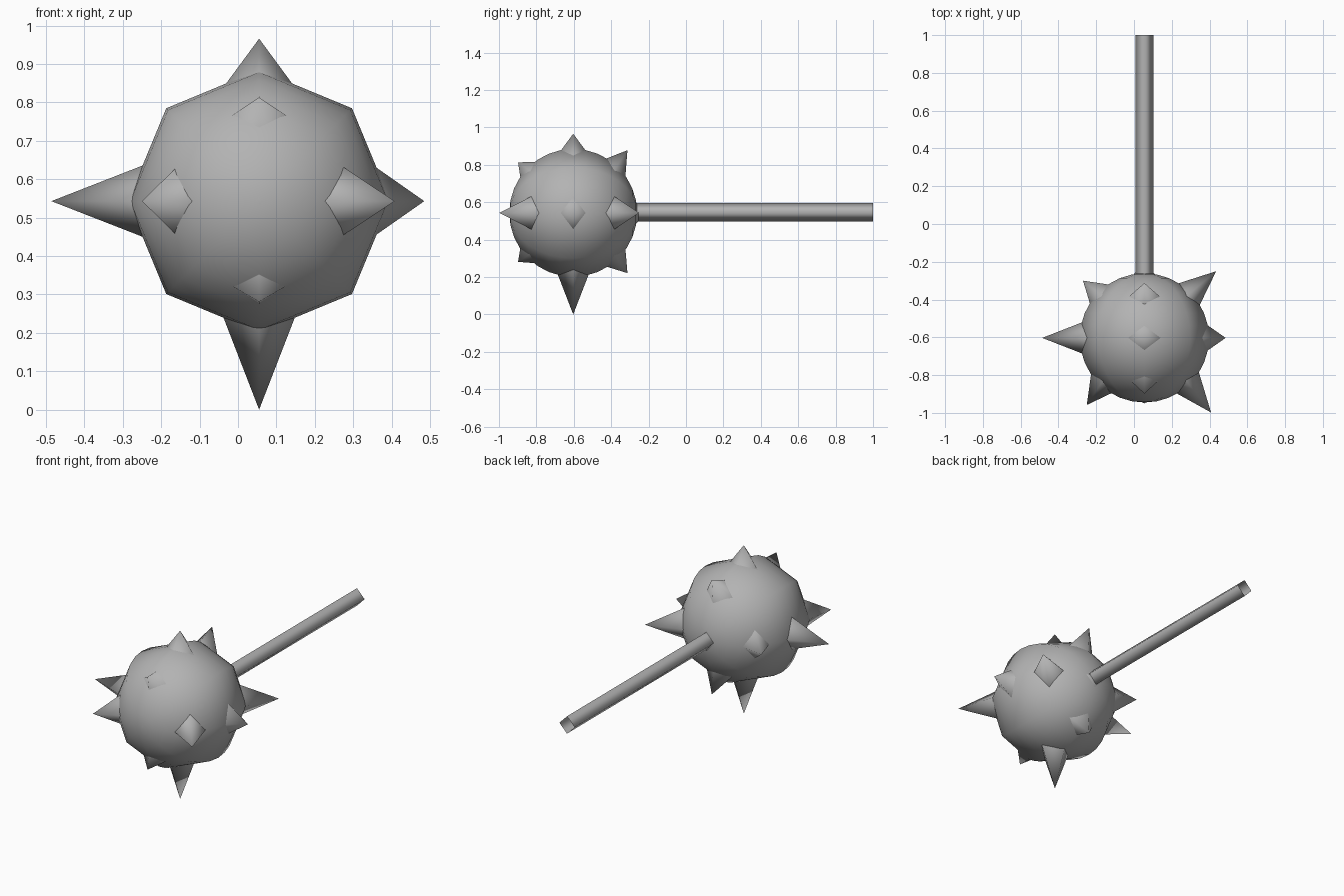
import bpy, bmesh, math
from mathutils import Vector, Matrix

if "Cube" in bpy.data.objects:
    bpy.data.objects.remove(bpy.data.objects["Cube"])

CENTRE = Vector((0.055, -0.603, 0.543))
RADIUS = 0.342

grey = bpy.data.materials.new("iron grey")
grey.diffuse_color = (0.45, 0.45, 0.45, 1)
grey.use_nodes = True
grey.node_tree.nodes["Principled BSDF"].inputs["Base Color"].default_value = grey.diffuse_color


def finish(name, bm):
    bmesh.ops.recalc_face_normals(bm, faces=bm.faces)
    mesh = bpy.data.meshes.new(name)
    bm.to_mesh(mesh)
    bm.free()
    mesh.materials.append(grey)
    mesh.shade_smooth()
    obj = bpy.data.objects.new(name, mesh)
    bpy.context.collection.objects.link(obj)
    return obj


# Ball: eight segments around the handle axis
bm = bmesh.new()
bmesh.ops.create_uvsphere(bm, u_segments=8, v_segments=16, radius=RADIUS)
bmesh.ops.transform(bm, verts=bm.verts, matrix=Matrix.Translation(CENTRE) @ Matrix.Rotation(math.pi / 2, 4, 'X'))
finish("ball", bm)


# Four-sided spike: diamond base set into the ball, tip given relative to its centre
def spike(name, direction, tip, base=0.29, half=0.098):
    d = Vector(direction).normalized()
    side = Vector((1, 0, 0)) if abs(d.x) < 0.01 else Vector((0, 0, 1))
    other = d.cross(side)
    bm = bmesh.new()
    ring = [bm.verts.new(CENTRE + d * base + o * half) for o in (side, other, -side, -other)]
    top = bm.verts.new(CENTRE + Vector(tip))
    for i in range(4):
        bm.faces.new((ring[i], ring[(i + 1) % 4], top))
    finish(name, bm)


spikes = {
    "top": ((0, 0, 1), (0, 0, 0.423)),
    "bottom": ((0, 0, -1), (0, 0, -0.543)),
    "left": ((-1, 0, 0), (-0.541, 0, 0)),
    "right": ((1, 0, 0), (0.43, 0, 0)),
    "front": ((0, -1, 0), (0, -0.347, 0)),
    "back": ((0, 1, 0), (0, 0.40, 0)),
    "front_left": ((-1, -1, 0), (-0.305, -0.355, 0)),
    "front_right": ((1, -1, 0), (0.353, -0.395, 0)),
    "back_left": ((-1, 1, 0), (-0.325, 0.303, 0)),
    "back_right": ((1, 1, 0), (0.38, 0.353, 0)),
    "front_top": ((0, -1, 1), (0, -0.295, 0.27)),
    "front_bottom": ((0, -1, -1), (0, -0.295, -0.262)),
    "back_top": ((0, 1, 1), (0, 0.29, 0.335)),
    "back_bottom": ((0, 1, -1), (0, 0.29, -0.322)),
}
for place, (direction, tip) in spikes.items():
    spike(place + "_spike", direction, tip)

# Handle: open diamond-section bar running back from the ball
bm = bmesh.new()
rings = []
for y in (CENTRE.y, 1.0):
    rings.append([bm.verts.new((CENTRE.x + 0.048 * a, y, 0.547 + 0.05 * b))
                  for a, b in ((1, 0), (0, 1), (-1, 0), (0, -1))])
for i in range(4):
    j = (i + 1) % 4
    bm.faces.new((rings[0][i], rings[0][j], rings[1][j], rings[1][i]))
finish("handle", bm)
